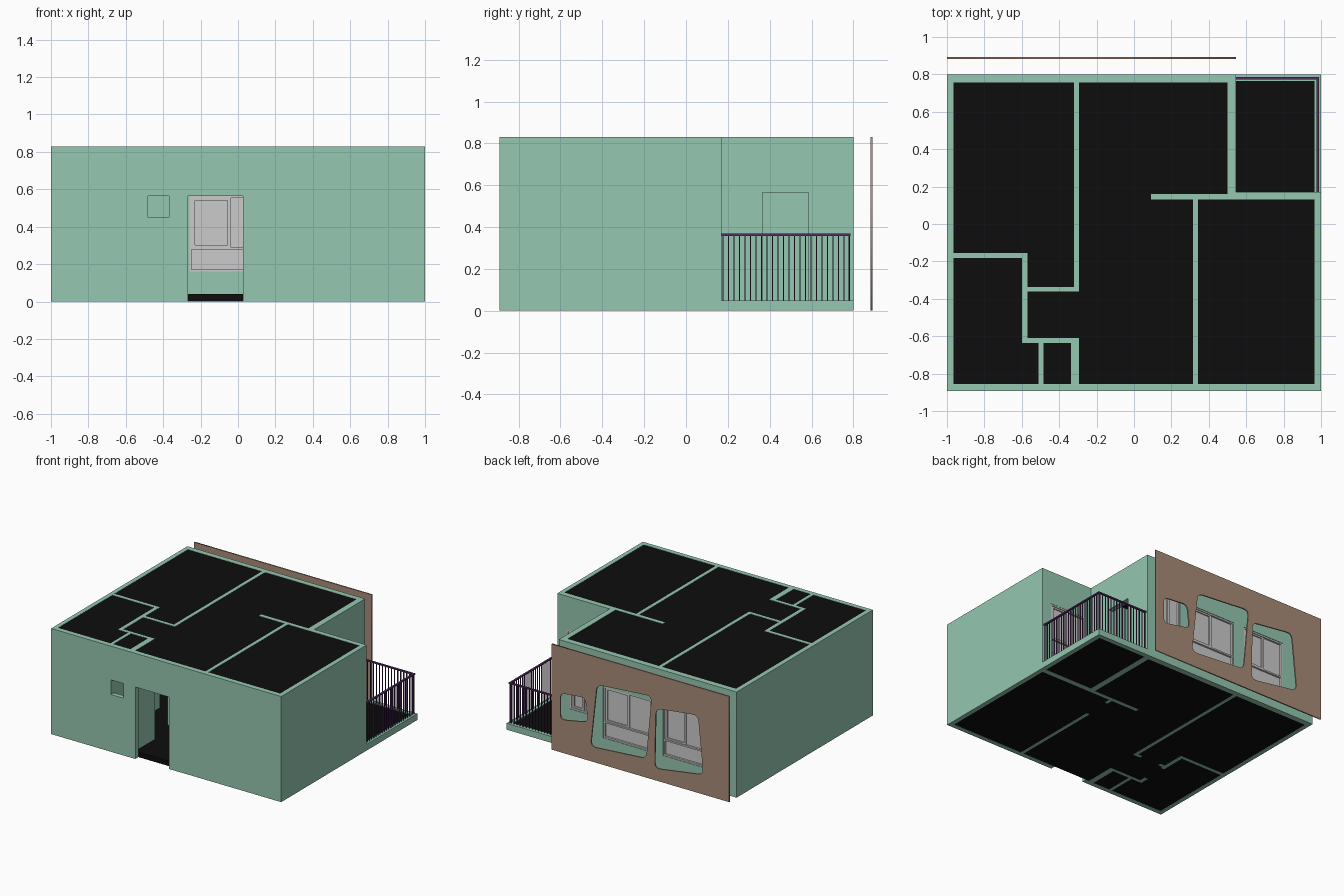
import bpy, bmesh
from mathutils import Vector

if "Cube" in bpy.data.objects:
    bpy.data.objects.remove(bpy.data.objects["Cube"])


def material(name, rgb):
    m = bpy.data.materials.new(name)
    m.diffuse_color = (*rgb, 1)
    m.use_nodes = True
    m.node_tree.nodes["Principled BSDF"].inputs["Base Color"].default_value = m.diffuse_color
    return m


GREEN = material("wall_green", (0.30, 0.57, 0.44))
BLACK = material("slab_black", (0.004, 0.004, 0.004))
BROWN = material("screen_brown", (0.40, 0.26, 0.19))
PURPLE = material("rail_purple", (0.09, 0.03, 0.12))
H = 0.83        # wall height
HEAD = 0.565    # top of doors and windows


def finish(name, bm, mat=None):
    bmesh.ops.recalc_face_normals(bm, faces=bm.faces)
    me = bpy.data.meshes.new(name)
    bm.to_mesh(me)
    bm.free()
    ob = bpy.data.objects.new(name, me)
    bpy.context.collection.objects.link(ob)
    if mat:
        me.materials.append(mat)
    return ob


def boxes(name, items, mat=None):
    """One mesh made of boxes (x0, x1, y0, y1, z0, z1)."""
    bm = bmesh.new()
    for x0, x1, y0, y1, z0, z1 in items:
        vs = bmesh.ops.create_cube(bm, size=1)["verts"]
        for v in vs:
            v.co = Vector((x1 if v.co.x > 0 else x0,
                           y1 if v.co.y > 0 else y0,
                           z1 if v.co.z > 0 else z0))
    return finish(name, bm, mat)


def prism(name, outline, z0, z1, mat=None):
    bm = bmesh.new()
    f = bm.faces.new([bm.verts.new((x, y, z0)) for x, y in outline])
    top = bmesh.ops.extrude_face_region(bm, geom=[f])["geom"]
    for v in top:
        if isinstance(v, bmesh.types.BMVert):
            v.co.z = z1
    return finish(name, bm, mat)


def cut(ob, cutters):
    """Subtract the cutters, bake the result and remove them."""
    for c in cutters:
        c.hide_render = True
        m = ob.modifiers.new("cut", 'BOOLEAN')
        m.operation, m.solver, m.object = 'DIFFERENCE', 'EXACT', c
    dg = bpy.context.evaluated_depsgraph_get()
    baked = bpy.data.meshes.new_from_object(ob.evaluated_get(dg))
    ob.modifiers.clear()
    ob.data = baked
    for c in cutters:
        bpy.data.objects.remove(c)


# Outer shell with its openings
outer = [(-1, -.892), (1, -.892), (1, .17), (.545, .17), (.545, .80), (-1, .80)]
inner = [(-.965, -.855), (.965, -.855), (.965, .13), (.50, .13), (.50, .757), (-.965, .757)]
back_windows = [("large_window", -.26, .16, .16), ("medium_window", -.72, -.36, .16),
                ("small_window", .24, .45, .31)]
walls = prism("outer_walls", outer, 0, H, GREEN)
holes = [
    (-.268, .026, -1, -.8, -.1, HEAD),      # entrance
    (-.48, -.37, -1, -.8, .45, HEAD),       # small front opening
    (.45, .6, .365, .585, .05, HEAD),       # balcony door
    (.60, .92, .1, .25, .16, HEAD),         # balcony window
] + [(a, b, .7, .85, z, HEAD) for _, a, b, z in back_windows]
cut(walls, [prism("room_cutter", inner, -.1, 1)])
cut(walls, [boxes("opening_cutter", [h]) for h in holes])

# Floor and ceiling slabs
prism("floor", inner, .001, .04, BLACK)
prism("ceiling", inner, .79, H - .002, BLACK)

# Interior partitions, some with a doorway
partitions = [
    ((-.322, -.295, -.362, .757), None),
    ((-.57, -.322, -.362, -.336), (-.53, -.36, -.5, -.2)),
    ((-.60, -.57, -.635, -.155), (-.7, -.5, -.56, -.38)),
    ((-.965, -.60, -.182, -.155), None),
    ((-.57, -.295, -.635, -.61), None),
    ((-.338, -.295, -.855, -.635), None),
    ((-.51, -.485, -.855, -.635), None),
    ((.315, .342, -.855, .13), (.2, .5, -.12, .08)),
    ((.09, .50, .13, .16), None),
]
for i, (p, door) in enumerate(partitions):
    w = boxes(f"partition_{i + 1}", [(*p, 0, H)], GREEN)
    if door:
        cut(w, [boxes("door_cutter", [(*door, -.1, HEAD)])])


def window(name, a, b, z0, y, transom=True):
    """Sliding pair above a fixed pane, set in a wall running along x."""
    t, z1 = .012, HEAD
    parts = [(a, a + t, y - .018, y + .018, z0, z1), (b - t, b, y - .018, y + .018, z0, z1),
             (a, b, y - .018, y + .018, z0, z0 + t), (a, b, y - .018, y + .018, z1 - t, z1),
             (a, b, y - .003, y + .003, z0, z1)]
    s0, mid = z0 + t, (a + b) / 2
    if transom:
        s0 = z0 + .13
        parts.append((a, b, y - .018, y + .018, s0 - t, s0))
    # two sashes on offset tracks
    for x0, x1, o in ((a + t, mid + t, -.006), (mid - t, b - t, .006)):
        ya, yb = y + o - .006, y + o + .006
        parts += [(x0, x0 + 1.5 * t, ya, yb, s0, z1 - t), (x1 - 1.5 * t, x1, ya, yb, s0, z1 - t),
                  (x0, x1, ya, yb, s0, s0 + t), (x0, x1, ya, yb, z1 - 2 * t, z1 - t)]
    boxes(name, parts)


for n, a, b, z in back_windows:
    window(n, a, b, z, .778, z < .3)
window("balcony_window", .60, .92, .16, .15)

# Balcony curb, floor and railing
boxes("balcony_curb", [(.965, 1, .17, .80, 0, .05), (.545, .965, .765, .80, 0, .05)], GREEN)
boxes("balcony_floor", [(.545, .965, .17, .765, .001, .042)], BLACK)
r = .003
bars = [(.975, .99, .17, .787, .358, .368), (.545, .99, .772, .787, .358, .368)]
for i in range(24):
    y = .177 + i * .0263
    bars.append((.9825 - r, .9825 + r, y - r, y + r, .05, .36))
for i in range(17):
    x = .553 + i * .0263
    bars.append((x - r, x + r, .7795 - r, .7795 + r, .05, .36))
boxes("balcony_railing", bars, PURPLE)


# Free-standing screen with three skewed, rounded openings
def rounded(corners, rad, n=6):
    pts, k = [], len(corners)
    for i in range(k):
        p, c, q = (Vector(corners[(i + j) % k]) for j in (-1, 0, 1))
        s, e = c + (p - c).normalized() * rad, c + (q - c).normalized() * rad
        for j in range(n + 1):
            t = j / n
            pts.append(s * (1 - t) ** 2 + c * 2 * t * (1 - t) + e * t * t)
    return pts


loops = [
    [(-1, 0), (.545, 0), (.545, H), (-1, H)],
    rounded([(.468, .255), (.468, .465), (.25, .485), (.228, .30)], .045),
    rounded([(.205, .115), (.15, .615), (-.325, .652), (-.278, .15)], .05),
    rounded([(-.352, .092), (-.362, .565), (-.728, .61), (-.775, .155)], .05),
]
cu = bpy.data.curves.new("screen_profile", 'CURVE')
cu.dimensions, cu.fill_mode, cu.extrude = '2D', 'BOTH', .005
for pts in loops:
    s = cu.splines.new('POLY')
    s.points.add(len(pts) - 1)
    for sp, (x, z) in zip(s.points, pts):
        sp.co = (x, z, 0, 1)
    s.use_cyclic_u = True
cu.materials.append(BROWN)
screen = bpy.data.objects.new("facade_screen", cu)
bpy.context.collection.objects.link(screen)
screen.location.y = .887
screen.rotation_euler.x = 1.5707963
bpy.context.view_layer.objects.active = screen
screen.select_set(True)
bpy.ops.object.convert(target='MESH')
